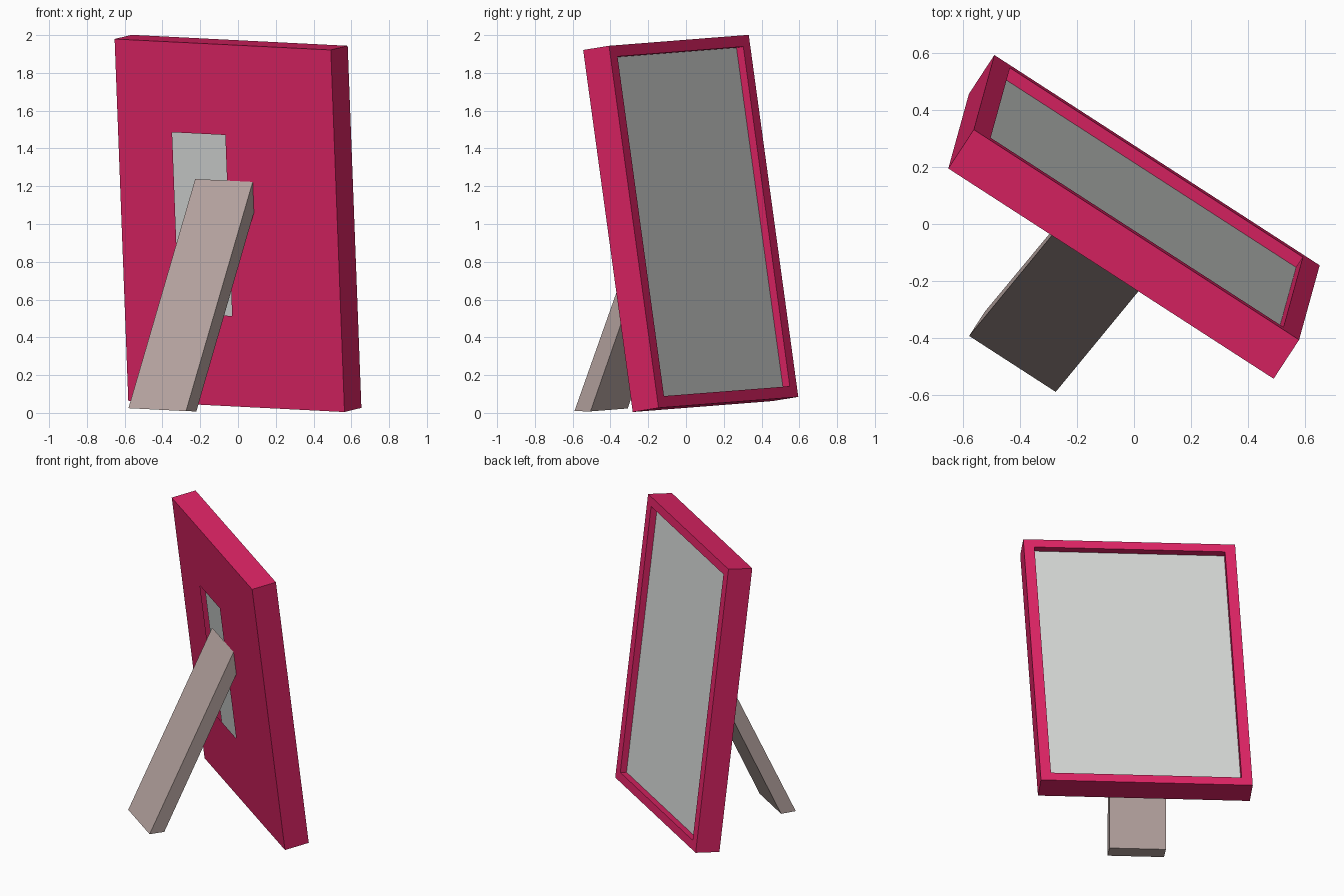
import bpy
import bmesh
from mathutils import Matrix, Vector

if "Cube" in bpy.data.objects:
    bpy.data.objects.remove(bpy.data.objects["Cube"])


def material(name, rgb):
    m = bpy.data.materials.new(name)
    lin = [((c / 255 + 0.055) / 1.055) ** 2.4 for c in rgb]
    m.diffuse_color = (*lin, 1)
    m.use_nodes = True
    m.node_tree.nodes["Principled BSDF"].inputs["Base Color"].default_value = m.diffuse_color
    return m


PINK = material("crimson pink", (222, 36, 101))
GREY = material("mirror grey", (211, 214, 212))
TAUPE = material("stand taupe", (184, 166, 162))

# Leaning pose of the whole frame: local x = width, y = toward the mirror, z = height
u = Vector((0.8394, -0.5425, -0.0425)).normalized()
v = Vector((-0.0377, -0.1353, 0.990))
v = (v - u * v.dot(u)).normalized()
n = v.cross(u)
POSE = Matrix((u, n, v)).transposed().to_4x4()
POSE.translation = (0, 0.025, 1.003)

W, H, D = 0.682, 0.968, 0.0825      # half sizes of the frame
BX, BZ = 0.068, 0.060               # border widths
RECESS = 0.039                      # depth position of the mirror


def finish(name, bm, mat):
    bmesh.ops.recalc_face_normals(bm, faces=bm.faces)
    me = bpy.data.meshes.new(name)
    bm.to_mesh(me)
    bm.free()
    me.materials.append(mat)
    ob = bpy.data.objects.new(name, me)
    ob.matrix_world = POSE
    bpy.context.collection.objects.link(ob)
    return ob


def ring(bm, x0, x1, z0, z1, y):
    return [bm.verts.new((x, y, z)) for x, z in ((x0, z0), (x1, z0), (x1, z1), (x0, z1))]


def bridge(bm, rings):
    for a, b in zip(rings, rings[1:]):
        for i in range(4):
            j = (i + 1) % 4
            bm.faces.new((a[i], a[j], b[j], b[i]))


# Hollow frame shell: slot in the back, outer sides, front border, recess wall
bm = bmesh.new()
bridge(bm, [
    ring(bm, -W / 2, -0.005, -H / 2, H / 2, -D),
    ring(bm, -W, W, -H, H, -D),
    ring(bm, -W, W, -H, H, D),
    ring(bm, -W + BX, W - BX, -H + BZ, H - BZ, D),
    ring(bm, -W + BX, W - BX, -H + BZ, H - BZ, RECESS),
])
finish("frame", bm, PINK)

# Mirror sheet, also seen through the slot in the back
bm = bmesh.new()
bm.faces.new(ring(bm, -W + BX, W - BX, -H + BZ, H - BZ, RECESS))
mirror = finish("mirror", bm, GREY)
if (mirror.data.polygons[0].normal.y) < 0:
    mirror.data.flip_normals()

# Prop stand: slanted bar cut flush with the frame back and with the ground
bm = bmesh.new()
left, right = [
    [bm.verts.new((x + s, y, z)) for s, y, z in (
        (-0.006, -0.793, -0.890), (-0.006, -0.693, -0.905),
        (0.006, -D, 0.075), (0.006, -D, 0.240))]
    for x in (-0.212, 0.151)]
bridge(bm, [left, right])
bm.faces.new(left)
bm.faces.new(right)
finish("prop_stand", bm, TAUPE)
